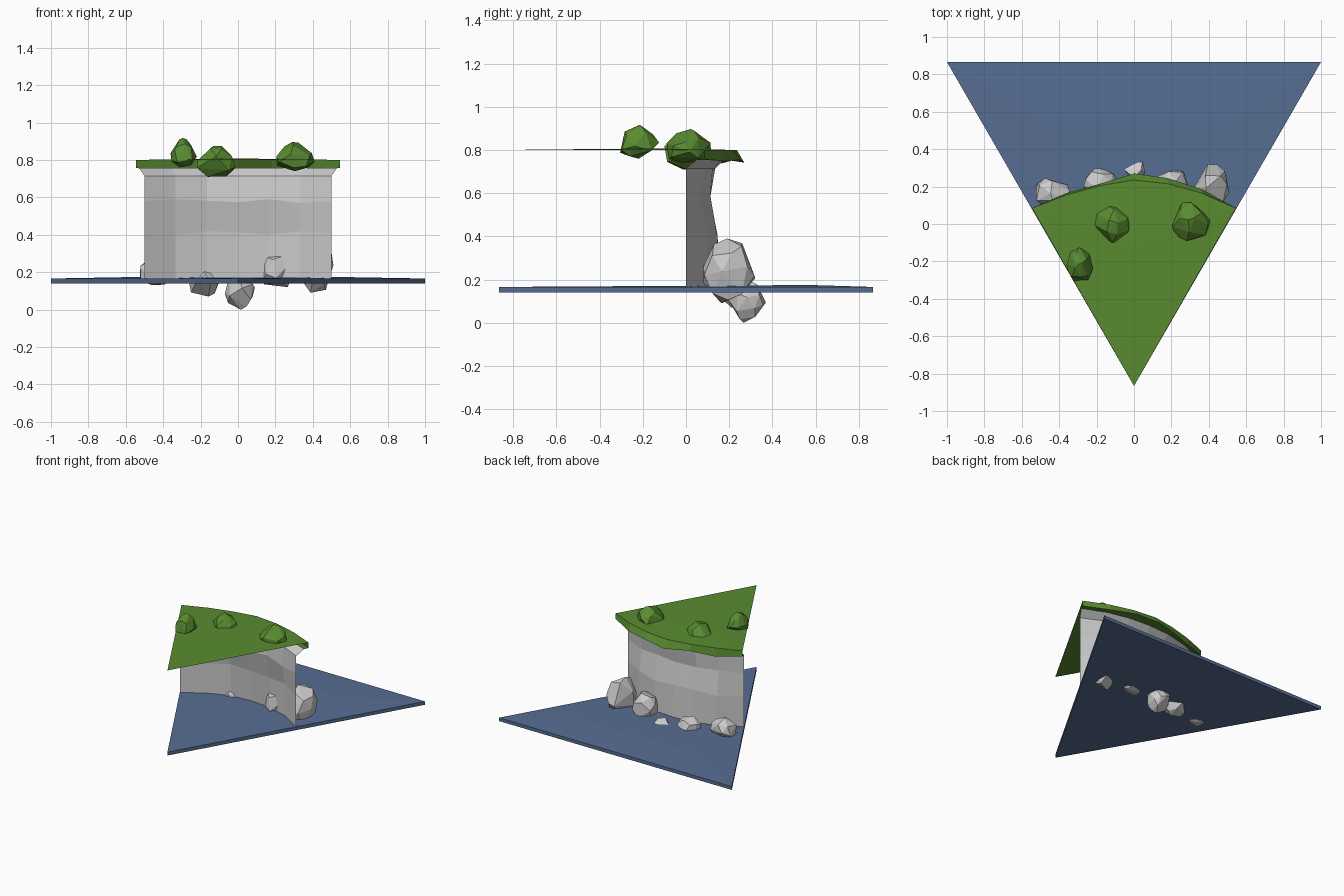
import bpy, bmesh, random
from mathutils import Vector

if "Cube" in bpy.data.objects:
    bpy.data.objects.remove(bpy.data.objects["Cube"])


def material(name, rgb):
    m = bpy.data.materials.new(name)
    m.diffuse_color = (*rgb, 1)
    m.use_nodes = True
    m.node_tree.nodes["Principled BSDF"].inputs["Base Color"].default_value = m.diffuse_color
    return m


GRASS = material("grass", (0.10, 0.26, 0.03))
WATER = material("water", (0.095, 0.155, 0.29))


def make(name, verts, faces, mat=None):
    me = bpy.data.meshes.new(name)
    me.from_pydata(verts, [], faces)
    me.update()
    ob = bpy.data.objects.new(name, me)
    bpy.context.collection.objects.link(ob)
    if mat:
        me.materials.append(mat)
    return ob


def strips(rows):
    """Join equal-length rows of points with quads."""
    n = len(rows[0])
    verts = [p for r in rows for p in r]
    faces = [(i*n + j, i*n + j + 1, (i+1)*n + j + 1, (i+1)*n + j)
             for i in range(len(rows) - 1) for j in range(n - 1)]
    return verts, faces


def lump(name, lo, hi, seed, mat=None, taper=0.0):
    """Faceted boulder fitted to a box, trimmed at the tile's slanted sides."""
    rng = random.Random(seed)
    pts = []
    while len(pts) < 20:
        p = Vector([rng.gauss(0, 1) for _ in range(3)]).normalized()
        if all((p - q).length > 0.45 for q in pts):
            pts.append(p)
    for p in pts:
        p.x *= 1 - taper * p.z
        p.y *= 1 - taper * p.z
    a = [min(p[k] for p in pts) for k in range(3)]
    b = [max(p[k] for p in pts) for k in range(3)]
    bm = bmesh.new()
    for p in pts:
        bm.verts.new([lo[k] + (p[k]-a[k]) / (b[k]-a[k]) * (hi[k]-lo[k]) for k in range(3)])
    hull = bmesh.ops.convex_hull(bm, input=bm.verts)
    bmesh.ops.delete(bm, geom=[v for v in hull["geom_interior"]
                               if isinstance(v, bmesh.types.BMVert)], context='VERTS')
    for s in (-1, 1):
        bmesh.ops.bisect_plane(bm, geom=bm.verts[:] + bm.edges[:] + bm.faces[:],
                               plane_co=(0, -0.866, 0), plane_no=(s*0.866, -0.5, 0),
                               clear_outer=True)
    bmesh.ops.holes_fill(bm, edges=[e for e in bm.edges if e.is_boundary], sides=0)
    bmesh.ops.recalc_face_normals(bm, faces=bm.faces)
    ob = make(name, [], [], mat)
    bm.to_mesh(ob.data)
    bm.free()


# Water slab: triangle with a slightly swelling surface
tri = [(-1, 0.866), (0, -0.866), (1, 0.866)]
inner = [(-0.5, 0.577, 0.175), (0, -0.289, 0.167), (0.5, 0.577, 0.175)]
wv = [(x, y, 0.14) for x, y in tri] + [(x, y, 0.166) for x, y in tri] + inner
wf = [(2, 1, 0), (6, 7, 8)]
for i in range(3):
    j = (i + 1) % 3
    wf += [(i, j, j + 3, i + 3), (i + 3, j + 3, j + 6, i + 6)]
make("water", wv, wf, WATER)

# Cliff wall: bulging open sheet, (z, half width, end y, middle bulge) per row
rng = random.Random(4)
profile = [(0.165, 0.5, 0, 0.165), (0.41, 0.5, 0, 0.15), (0.58, 0.5, 0, 0.11),
           (0.715, 0.5, 0, 0.135), (0.757, 0.53, 0.052, 0.125)]
rows = []
for k, (z, w, y0, bulge) in enumerate(profile):
    row = []
    for i in range(7):
        t = i / 3 - 1
        j = 0.014 if 0 < i < 6 and 0 < k < 3 else 0
        row.append((-w * t, y0 + bulge * (1 - abs(t)**2.2) + rng.uniform(-j, j),
                    z + rng.uniform(-j, j)))
    rows.append(row)
make("cliff_wall", *strips(rows))

# Grass rim: lip under the edge, then the sloping outer face
top_y = [0.085, 0.155, 0.205, 0.235, 0.215, 0.165, 0.085]
out_y = [0.085, 0.165, 0.215, 0.27, 0.245, 0.185, 0.085]
low_z = [0.757, 0.748, 0.755, 0.742, 0.752, 0.738, 0.757]
xs = [0.545 * (1 - i / 3) for i in range(7)]
top = [(x, y, 0.8) for x, y in zip(xs, top_y[::-1])]
low = [(x, y, z) for x, y, z in zip(xs, out_y[::-1], low_z)]
make("grass_rim", *strips([rows[-1], low, top]), GRASS)

# Grass sheet: thin fan from a raised middle out to the apex and arc
gv = top + [(0, -0.866, 0.8), (0, -0.1, 0.808)]
make("grass_top", gv, [(8, i, (i + 1) % 8) for i in range(8)], GRASS)

# Rocks at the cliff foot
rocks = [((-0.525, 0.08, 0.13), (-0.34, 0.245, 0.28)),
         ((-0.27, 0.13, 0.07), (-0.09, 0.31, 0.24)),
         ((-0.07, 0.19, 0.0), (0.09, 0.37, 0.20)),
         ((0.12, 0.1, 0.12), (0.3, 0.29, 0.32)),
         ((0.32, 0.08, 0.09), (0.51, 0.32, 0.39))]
for i, (lo, hi) in enumerate(rocks):
    lump(f"rock_{i + 1}", lo, hi, 10 + i)

# Bushes on the grass
bushes = [((-0.36, -0.305, 0.76), (-0.22, -0.125, 0.917)),
          ((-0.22, -0.1, 0.71), (-0.01, 0.11, 0.875)),
          ((0.205, -0.09, 0.74), (0.41, 0.115, 0.897))]
for i, (lo, hi) in enumerate(bushes):
    lump(f"bush_{i + 1}", lo, hi, 30 + i, GRASS, 0.35)
